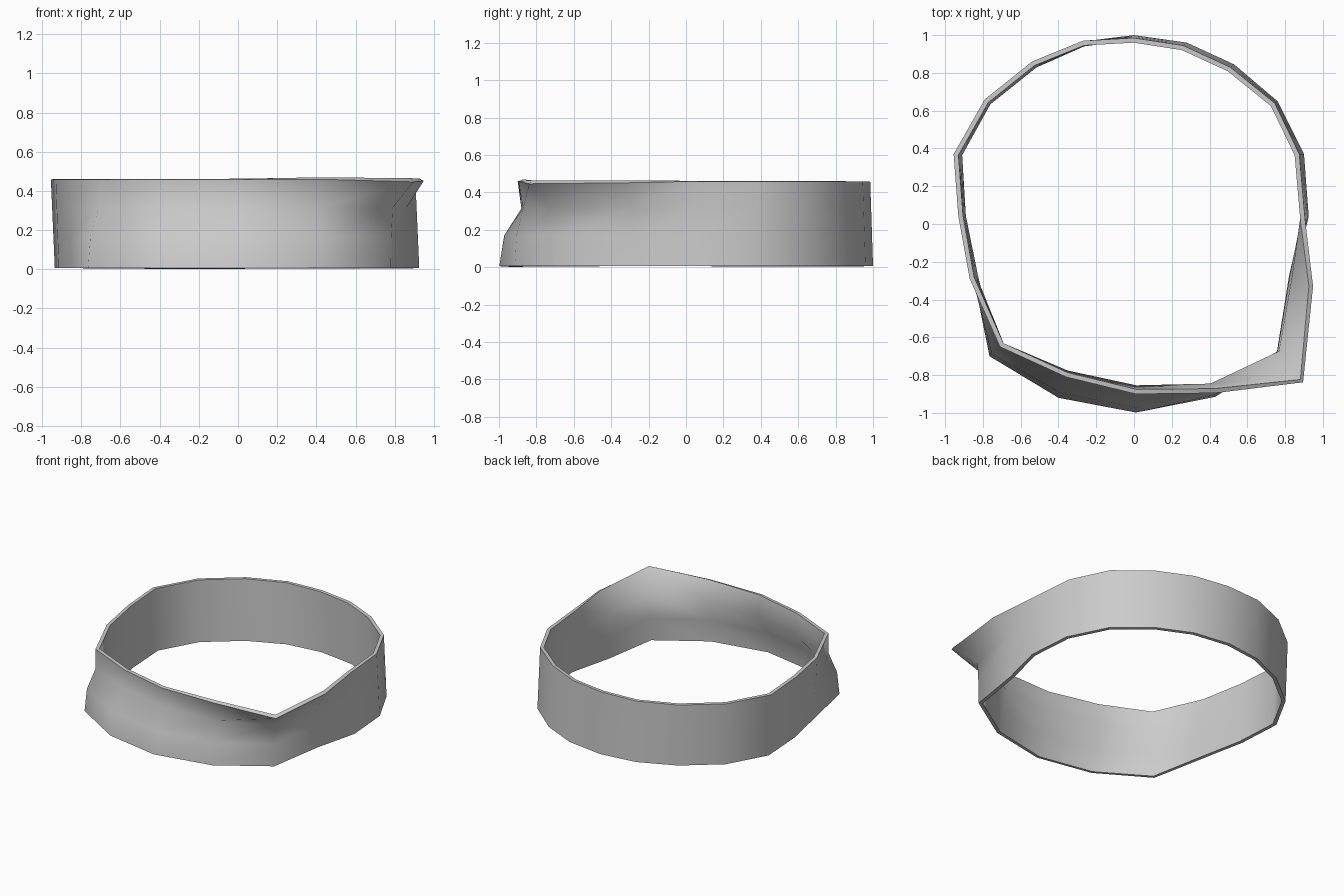
import bpy
import bmesh
from math import radians
from mathutils import Vector

default_cube = bpy.data.objects.get("Cube")
if default_cube:
    bpy.data.objects.remove(default_cube, do_unlink=True)

# Outlines of the band, counterclockwise from the middle of the back
bottom = [(0, 1), (-.27, .965), (-.53, .85), (-.78, .65), (-.935, .37), (-.915, .04),
          (-.85, -.28), (-.765, -.7), (-.4, -.92), (.01, -.998), (.43, -.915), (.78, -.69),
          (.845, -.28), (.925, .04), (.9, .37), (.76, .65), (.53, .845), (.28, .96)]
top = [(0, .985), (-.27, .97), (-.54, .86), (-.79, .66), (-.955, .37), (-.93, .04),
       (-.87, -.29), (-.71, -.65), (-.36, -.81), (.01, -.9), (.43, -.895), (.895, -.838),
       (.948, -.33), (.905, .03), (.875, .37), (.745, .64), (.51, .83), (.26, .945)]

# Pinched waist at the front: column number and position
waist_front = {7: (-.71, -.65), 8: (-.36, -.8), 9: (.01, -.88),
               10: (.41, -.872), 11: (.79, -.69), 12: (.86, -.29)}


def ring(points, z):
    return [Vector((x, y, z)) for x, y in points]


def blend(a, b, t):
    return [p.lerp(q, t) for p, q in zip(a, b)]


def make_material(name, colour):
    mat = bpy.data.materials.new(name)
    mat.use_nodes = True
    mat.diffuse_color = colour
    mat.node_tree.nodes["Principled BSDF"].inputs["Base Color"].default_value = colour
    return mat


# Four stacked rings: foot, lower wall, waist and lip
foot = ring(bottom, 0.006)
lip = ring(top, 0.459)
lip[11].z = 0.446
lip[12].z = 0.451
waist = blend(foot, lip, 0.68)
for column, (x, y) in waist_front.items():
    waist[column] = Vector((x, y, 0.314))
lower_wall = blend(foot, waist, 0.53)
for column in waist_front:
    lower_wall[column].xy = foot[column].xy.lerp(waist[column].xy, 0.22)

# Loft the outer wall
bm = bmesh.new()
rings = [[bm.verts.new(p) for p in r] for r in (foot, lower_wall, waist, lip)]
for low, high in zip(rings, rings[1:]):
    for i in range(len(low)):
        j = (i + 1) % len(low)
        bm.faces.new((low[i], low[j], high[j], high[i]))
mesh = bpy.data.meshes.new("band")
bm.to_mesh(mesh)
bm.free()

band = bpy.data.objects.new("band", mesh)
bpy.context.collection.objects.link(band)
mesh.materials.append(make_material("plain grey", (0.6, 0.6, 0.6, 1)))

# Give the wall its thickness, then smooth it with crisp rims
shell = band.modifiers.new("thickness", 'SOLIDIFY')
shell.thickness = 0.025
shell.offset = -1
shell.use_even_offset = True
bpy.ops.object.select_all(action='DESELECT')
band.select_set(True)
bpy.context.view_layer.objects.active = band
bpy.ops.object.modifier_apply(modifier=shell.name)
bpy.ops.object.shade_smooth_by_angle(angle=radians(80))
